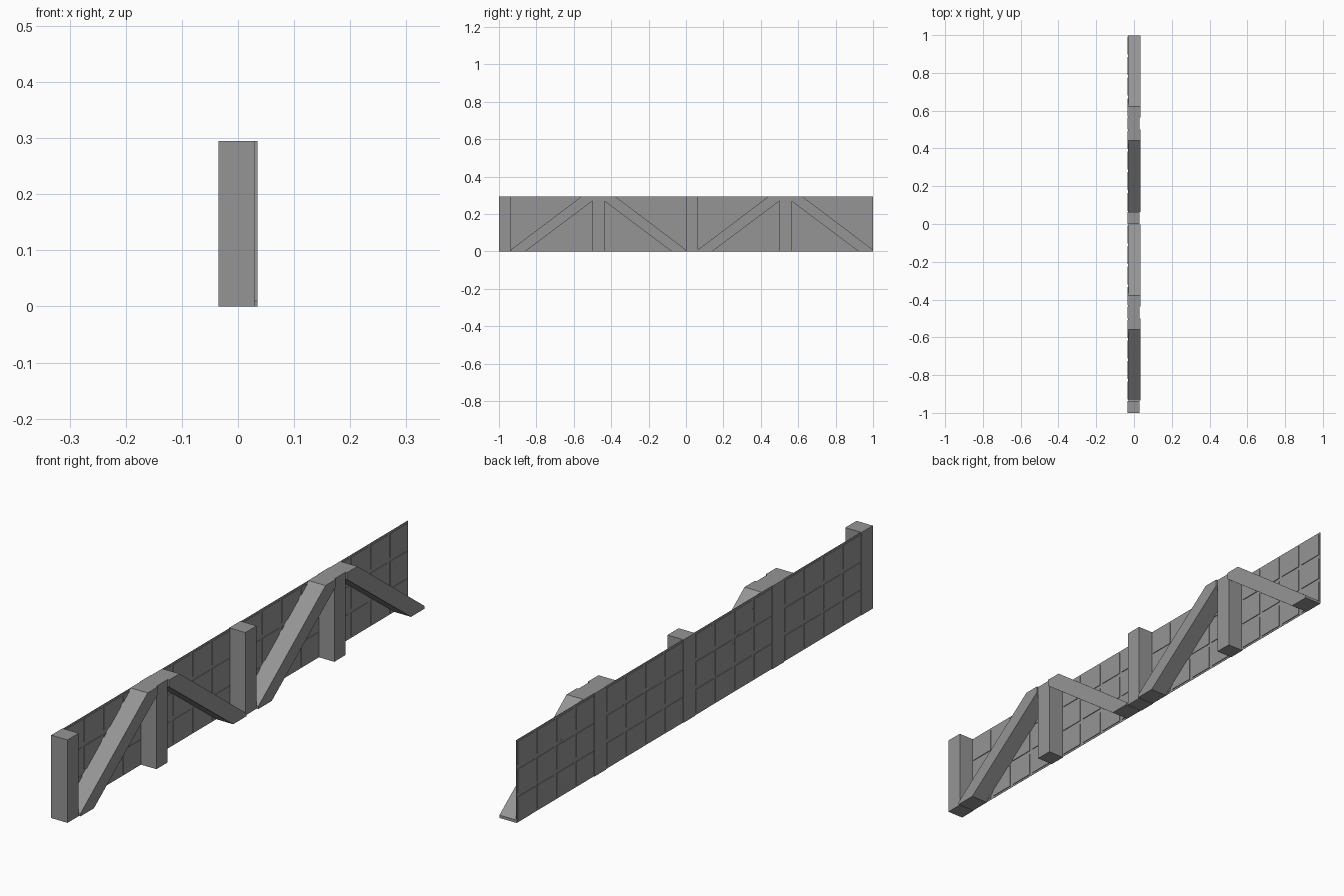
import bpy
import bmesh
from mathutils import Matrix, Vector

cube = bpy.data.objects.get("Cube")
if cube:
    bpy.data.objects.remove(cube, do_unlink=True)

grey = bpy.data.materials.new("stone grey")
grey.use_nodes = True
colour = (0.30, 0.30, 0.30, 1)
grey.diffuse_color = colour
grey.node_tree.nodes["Principled BSDF"].inputs["Base Color"].default_value = colour

HEIGHT = 0.295
BAY = 0.5
POST = 0.063
BACK = -0.035
COLUMNS, ROWS = 4, 3
GAP = 0.007


def finish(name, bm):
    bmesh.ops.recalc_face_normals(bm, faces=bm.faces)
    mesh = bpy.data.meshes.new(name)
    bm.to_mesh(mesh)
    bm.free()
    mesh.materials.append(grey)
    obj = bpy.data.objects.new(name, mesh)
    bpy.context.collection.objects.link(obj)
    return obj


def add_box(bm, low, high):
    low, high = Vector(low), Vector(high)
    matrix = Matrix.Translation((low + high) / 2) @ Matrix.Diagonal((*(high - low), 1))
    bmesh.ops.create_cube(bm, size=1, matrix=matrix)


def brace(name, post_centre, side):
    """Diagonal beam that leans against one side of a post."""
    half = POST / 2
    outline = [(half, HEIGHT), (half + 0.058, HEIGHT), (0.467, 0.010),
               (0.467, 0), (half + 0.36, 0), (half, 0.27)]
    bm = bmesh.new()
    verts = [bm.verts.new((BACK + 0.002, post_centre + side * y, z)) for y, z in outline]
    face = bm.faces.new(verts)
    result = bmesh.ops.extrude_face_region(bm, geom=[face])
    moved = [v for v in result["geom"] if isinstance(v, bmesh.types.BMVert)]
    bmesh.ops.translate(bm, verts=moved, vec=(0.068, 0, 0))
    finish(name, bm)


# Thin wall sheet
bm = bmesh.new()
add_box(bm, (BACK + 0.0025, -1, 0), (BACK + 0.0035, 1, HEIGHT))
finish("wall_sheet", bm)

for bay in range(4):
    start = -1 + bay * BAY

    # Upright post
    bm = bmesh.new()
    add_box(bm, (BACK, start, 0), (0.029, start + POST, HEIGHT))
    finish(f"post_{bay + 1}", bm)

    # Raised tiles, showing on both sides of the wall
    bm = bmesh.new()
    width = (BAY - POST) / COLUMNS
    height = HEIGHT / ROWS
    for column in range(COLUMNS):
        for row in range(ROWS):
            y = start + POST + column * width
            z = row * height
            add_box(bm, (BACK, y + GAP, z + GAP),
                    (BACK + 0.006, y + width - GAP, z + height - GAP))
    finish(f"wall_tiles_{bay + 1}", bm)

# Pairs of braces on every second post
for pair in range(2):
    centre = -BAY + pair * 2 * BAY + POST / 2
    brace(f"front_brace_{pair + 1}", centre, -1)
    brace(f"rear_brace_{pair + 1}", centre, 1)
